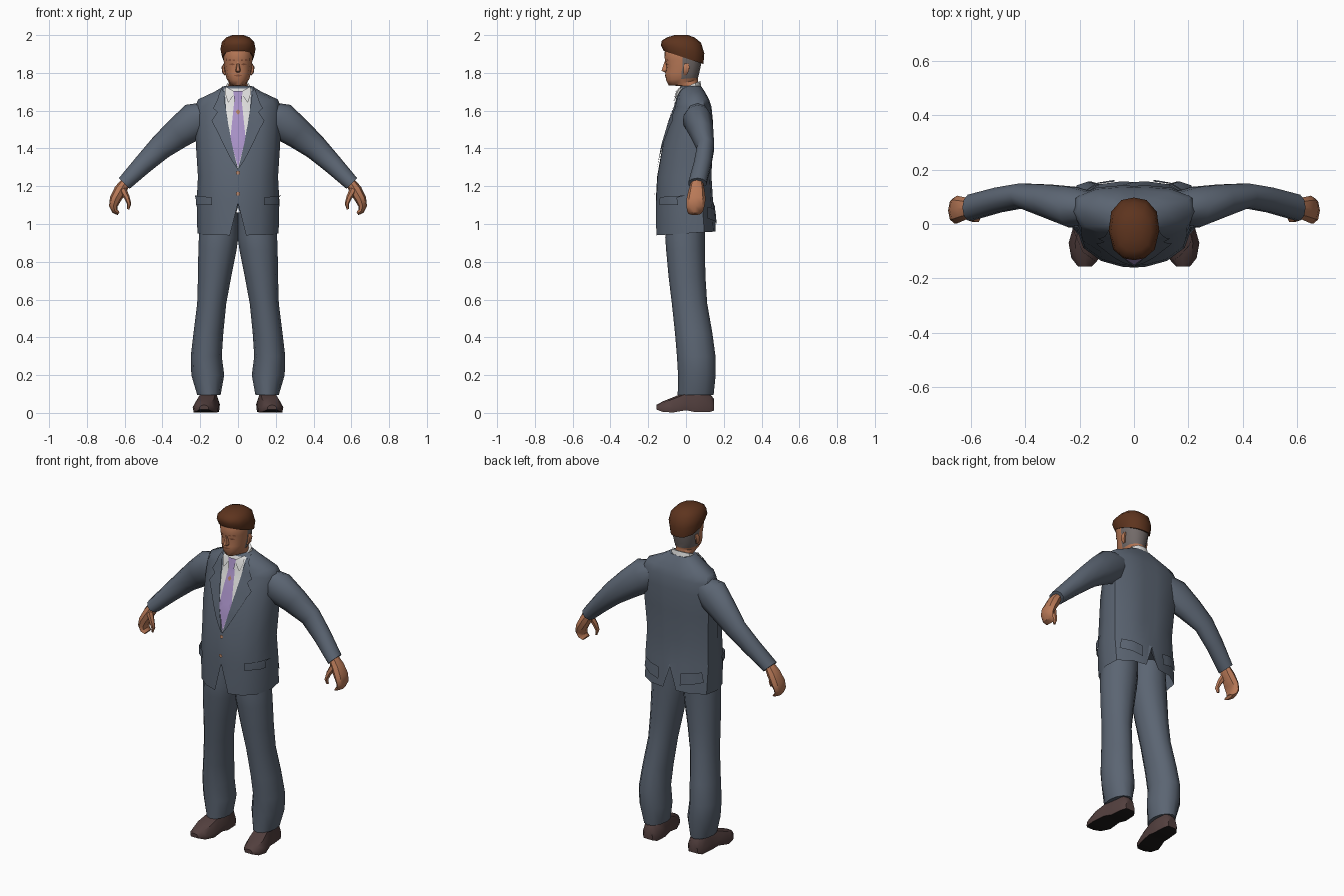
import bpy, bmesh, math
from mathutils import Vector
from mathutils.bvhtree import BVHTree

if "Cube" in bpy.data.objects:
    bpy.data.objects.remove(bpy.data.objects["Cube"])


def material(name, rgb):
    m = bpy.data.materials.new(name)
    m.diffuse_color = (*rgb, 1)
    m.use_nodes = True
    m.node_tree.nodes["Principled BSDF"].inputs["Base Color"].default_value = m.diffuse_color
    return m


SUIT = material("suit_grey_blue", (0.105, 0.13, 0.17))
SKIN = material("skin", (0.48, 0.19, 0.095))
SHADE = material("deep_skin", (0.26, 0.09, 0.045))
HAIR = material("brown_hair", (0.11, 0.034, 0.013))
GREY = material("grey_hair", (0.17, 0.145, 0.14))
SHOE = material("shoe_leather", (0.085, 0.05, 0.048))
SOLE = material("black_sole", (0.012, 0.01, 0.01))
SHIRT = material("white_shirt", (0.75, 0.75, 0.74))
TIE = material("lilac_tie", (0.40, 0.29, 0.58))
BUTTON = material("tan_button", (0.45, 0.22, 0.13))


def finish(bm, name, mats, rule=None, angle=40):
    me = bpy.data.meshes.new(name)
    if rule:
        for f in bm.faces:
            f.material_index = rule(f.calc_center_median(), f.normal)
    bm.to_mesh(me)
    bm.free()
    for m in mats:
        me.materials.append(m)
    ob = bpy.data.objects.new(name, me)
    bpy.context.collection.objects.link(ob)
    bpy.ops.object.select_all(action='DESELECT')
    ob.select_set(True)
    bpy.context.view_layer.objects.active = ob
    bpy.ops.object.shade_smooth_by_angle(angle=math.radians(angle))
    return ob


def loft(name, rings, mats, rule=None, caps=True, angle=40):
    bm = bmesh.new()
    vs = [[bm.verts.new(p) for p in r] for r in rings]
    n = len(rings[0])
    for a, b in zip(vs, vs[1:]):
        for i in range(n):
            j = (i + 1) % n
            bm.faces.new((a[i], a[j], b[j], b[i]))
    if caps:
        bm.faces.new(vs[0])
        bm.faces.new(vs[-1])
    bmesh.ops.recalc_face_normals(bm, faces=bm.faces)
    return finish(bm, name, mats, rule, angle)


def mirrored(half):
    return half + [(-u, v) for u, v in reversed(half) if abs(u) > 1e-6]


def ring(shape, z, hw, yf, yb, tilt=0, cx=0):
    """Horizontal section; tilt raises the front and lowers the back."""
    return [Vector((cx + u * hw, (yf + yb) / 2 + v * (yb - yf) / 2, z - tilt * v)) for u, v in shape]


def tube(name, path, s, mats, n=10, angle=50):
    """Limb along (x, y, z, radius across, radius in y), mirrored by s."""
    rings = []
    for i, (x, y, z, r, ry) in enumerate(path):
        a, b = path[max(i - 1, 0)], path[min(i + 1, len(path) - 1)]
        d = Vector((b[0] - a[0], 0, b[2] - a[2])).normalized()
        side = Vector((-d.z, 0, d.x))
        pts = []
        for k in range(n):
            t = 2 * math.pi * k / n
            p = Vector((x, y, z)) + side * r * math.cos(t) + Vector((0, ry * math.sin(t), 0))
            pts.append((p.x * s, p.y, p.z))
        rings.append(pts)
    return loft(name, rings, mats, angle=angle)


def drape(name, target, outline, mat, off, front=True, step=0.03):
    """Thin plate with an (x, z) outline laid on the surface of target."""
    bm = bmesh.new()
    bm.faces.new([bm.verts.new((x, 0, z)) for x, z in outline])
    for axis in (0, 2):
        lo = min(v.co[axis] for v in bm.verts)
        hi = max(v.co[axis] for v in bm.verts)
        c = lo + step
        while c < hi - 0.004:
            co, no = Vector(), Vector()
            co[axis], no[axis] = c, 1
            bmesh.ops.bisect_plane(bm, geom=bm.verts[:] + bm.edges[:] + bm.faces[:], plane_co=co, plane_no=no)
            c += step
    bmesh.ops.triangulate(bm, faces=bm.faces[:])
    me = target.data
    tree = BVHTree.FromPolygons([v.co for v in me.vertices], [p.vertices for p in me.polygons])
    d = 1 if front else -1
    for v in bm.verts:
        hit = tree.ray_cast(Vector((v.co.x, -d, v.co.z)), Vector((0, d, 0)))
        if hit[0] is None:
            hit = tree.find_nearest(Vector((v.co.x, -0.05 * d, v.co.z)))
        v.co = hit[0] + hit[1] * off
    bm.normal_update()
    if sum(f.normal.y for f in bm.faces) * d > 0:
        bmesh.ops.reverse_faces(bm, faces=bm.faces[:])
    return finish(bm, name, [mat])


# Cross-section templates, front at v = -1
BODY = mirrored([(0, -1), (.2, -.98), (.55, -.84), (.85, -.52), (1, .1), (.95, .62), (.6, .93), (.2, 1), (0, .98)])
SKULL = mirrored([(0, -1), (.42, -.94), (.82, -.66), (1, -.05), (.9, .55), (.5, .92), (0, 1)])
ROUND = [(math.sin(t * math.pi / 6), -math.cos(t * math.pi / 6)) for t in range(12)]

# Jacket: lining, hem with front and back vents, then up to the collar
hem = ring(BODY, .95, .215, -.16, .157, -.01)
hem[0].z = 1.11
hem[8].z = 1.09
rows = [(1.12, .219, -.16, .143), (1.25, .212, -.153, .135), (1.42, .223, -.123, .14),
        (1.55, .228, -.085, .142), (1.62, .228, -.06, .135), (1.66, .21, -.05, .122),
        (1.70, .125, -.042, .10), (1.73, .074, -.03, .08)]
jacket = loft("jacket", [ring(BODY, 1.12, .19, -.13, .12), hem] + [ring(BODY, *r) for r in rows], [SUIT])

# Shirt front, tie and buttons
drape("shirt_front", jacket, [(-.07, 1.715), (-.062, 1.6), (-.04, 1.45), (0, 1.29), (.04, 1.45), (.062, 1.6), (.07, 1.715)], SHIRT, .003)
drape("tie", jacket, [(-.02, 1.645), (-.04, 1.45), (0, 1.3), (.04, 1.45), (.02, 1.645)], TIE, .007)
drape("tie_knot", jacket, [(-.024, 1.70), (-.017, 1.64), (.017, 1.64), (.024, 1.70)], TIE, .013, step=.02)
drape("tie_pin", jacket, [(-.012, 1.59), (0, 1.575), (.012, 1.59), (0, 1.605)], BUTTON, .010)
for i, z in enumerate((1.27, 1.16)):
    drape(f"button_{i}", jacket, [(.011 * math.cos(k * math.pi / 3), z + .011 * math.sin(k * math.pi / 3)) for k in range(6)], BUTTON, .008)

# Shirt collar around the neck
loft("shirt_collar", [ring(SKULL, 1.69, .078, -.056, .085, -.012), ring(SKULL, 1.735, .062, -.035, .076, -.022)], [SHIRT])

for s, side in ((1, "left"), (-1, "right")):
    # Lapels, collar wings and pocket flaps
    drape(f"lapel_{side}", jacket, [(s * x, z) for x, z in (
        (.078, 1.725), (.062, 1.6), (.036, 1.44), (.0, 1.285), (.03, 1.33), (.09, 1.45), (.135, 1.545),
        (.108, 1.59), (.128, 1.61))], SUIT, .009)
    drape(f"collar_wing_{side}", jacket, [(s * x, z) for x, z in (
        (.012, 1.695), (.05, 1.64), (.068, 1.69), (.062, 1.722))], SHIRT, .011)
    drape(f"pocket_flap_{side}", jacket, [(s * x, z) for x, z in (
        (.13, 1.10), (.24, 1.10), (.215, 1.15), (.13, 1.14))], SUIT, .014)
    drape(f"back_flap_{side}", jacket, [(s * x, z) for x, z in (
        (.07, 1.0), (.19, 1.03), (.18, 1.09), (.07, 1.07))], SUIT, .012, front=False)

    # Sleeve
    tube(f"sleeve_{side}", [(.16, .06, 1.58, .07, .06), (.225, .062, 1.548, .098, .078), (.32, .085, 1.478, .082, .063),
                            (.41, .104, 1.405, .066, .047), (.50, .088, 1.318, .053, .048), (.602, .06, 1.215, .04, .05)],
         s, [SUIT])
    # Hand with curled fingers and a thumb
    tube(f"hand_{side}", [(.59, .058, 1.23, .024, .03), (.622, .056, 1.18, .034, .042), (.65, .053, 1.13, .03, .051),
                          (.66, .05, 1.095, .023, .048), (.652, .048, 1.068, .016, .042), (.632, .046, 1.055, .009, .034)],
         s, [SKIN], 8, 35)
    tube(f"thumb_{side}", [(.612, .035, 1.185, .02, .02), (.588, .022, 1.14, .015, .016), (.576, .018, 1.105, .011, .013),
                           (.582, .02, 1.078, .006, .008)], s, [SKIN], 6)

    # Trouser leg: height, inner and outer x, front and back y
    leg = [(1.06, 0, .195, -.10, .10), (.93, -.002, .207, -.11, .10), (.86, .008, .21, -.105, .10),
           (.72, .036, .212, -.092, .103), (.58, .062, .216, -.075, .112), (.42, .078, .236, -.058, .14),
           (.30, .086, .25, -.048, .156), (.20, .073, .247, -.042, .157), (.095, .092, .216, -.044, .146)]
    loft(f"trouser_leg_{side}", [ring(ROUND, z, (o - i) / 2, f, b, 0, s * (i + o) / 2) for z, i, o, f, b in leg],
         [SUIT], angle=50)

    # Shoe built from heel to toe: y, centre x, half width, bottom, top
    sec = mirrored([(0, 0), (.92, 0), (1, .35), (.65, .88), (0, 1)])
    shoe = [(.147, .15, .03, .012, .075), (.125, .15, .05, .004, .105), (.05, .152, .056, .004, .118), (.0, .16, .06, .014, .112),
            (-.07, .172, .068, .002, .082), (-.125, .178, .052, .006, .06), (-.157, .18, .025, .018, .042)]
    loft(f"shoe_{side}", [[(s * (cx + u * w), y, lo + v * (hi - lo)) for u, v in sec] for y, cx, w, lo, hi in shoe],
         [SHOE, SOLE], lambda c, n: int(n.z < -.6))

    # Ear
    tube(f"ear_{side}", [(.066, -.005, 1.79, .006, .008), (.076, 0, 1.805, .009, .014), (.078, .003, 1.83, .009, .018),
                         (.07, .003, 1.848, .006, .012)], s, [SKIN], 6)

# Head and neck, grey hair on the lower back and sides
head_rows = [(1.64, .055, -.01, .08), (1.73, .053, -.022, .068), (1.748, .046, -.092, .063, -.014),
             (1.768, .06, -.106, .064, -.006), (1.80, .068, -.11, .07), (1.835, .073, -.104, .078),
             (1.865, .076, -.112, .083), (1.91, .077, -.114, .085), (1.96, .06, -.09, .06)]
head = loft("head", [ring(SKULL, *r) for r in head_rows], [SKIN, GREY],
            lambda c, n: int(c.y > .0 and c.z > 1.768), angle=50)

# Swept-up hair
hair_rows = [(1.885, .074, -.108, .082, .035), (1.882, .084, -.119, .092, .035), (1.925, .093, -.133, .097, .022),
             (1.965, .085, -.128, .08, .006), (1.988, .062, -.10, .045), (2.0, .03, -.06, .01)]
loft("hair", [ring(SKULL, *r) for r in hair_rows], [HAIR], angle=50)

# Nose wedge, brows, eyes and mouth
loft("nose", [[(-w, -.09, z), (w, -.09, z), (w * .5, y, z), (-w * .5, y, z)]
              for z, w, y in ((1.803, .014, -.112), (1.811, .018, -.13), (1.835, .011, -.122), (1.86, .008, -.113))], [SKIN])
drape("mouth", head, [(-.025, 1.786), (0, 1.78), (.025, 1.786), (0, 1.792)], SHADE, .002)
for s, side in ((1, "left"), (-1, "right")):
    drape(f"eye_{side}", head, [(s * x, z) for x, z in ((.016, 1.846), (.03, 1.84), (.046, 1.846), (.03, 1.852))], SHADE, .002)
    drape(f"brow_{side}", head, [(s * x, z) for x, z in ((.014, 1.864), (.05, 1.864), (.046, 1.873), (.016, 1.871))], SHADE, .003)
